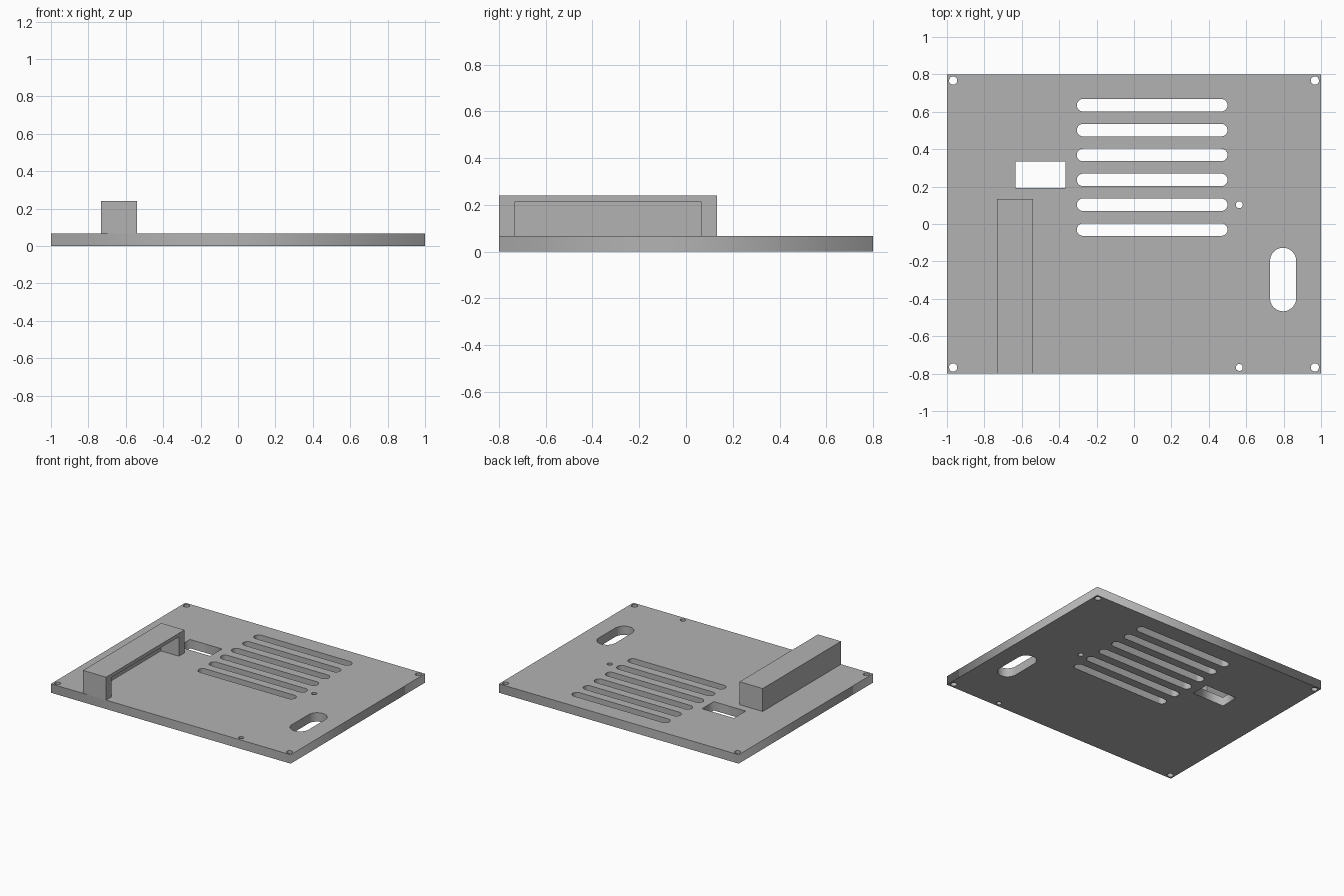
import bpy
import bmesh
from math import cos, sin, pi
from mathutils import Vector

old = bpy.data.objects.get("Cube")
if old:
    bpy.data.objects.remove(old, do_unlink=True)

# One plain grey for the whole panel
grey = bpy.data.materials.new("plain_grey")
grey.use_nodes = True
colour = (0.45, 0.45, 0.45, 1)
grey.diffuse_color = colour
grey.node_tree.nodes["Principled BSDF"].inputs["Base Color"].default_value = colour

THICK = 0.067
HALF_X, HALF_Y = 1.0, 0.8


def activate(obj):
    bpy.ops.object.select_all(action='DESELECT')
    obj.select_set(True)
    bpy.context.view_layer.objects.active = obj


def rectangle(x0, x1, y0, y1):
    return [(x0, y0), (x1, y0), (x1, y1), (x0, y1)]


def rounded_slot(cx, cy, w, h, steps=12):
    """Outline with semicircular ends; equal sides give a circle."""
    r = min(w, h) / 2
    dx, dy = w / 2 - r, h / 2 - r
    points = []
    for sx, sy, start in ((1, 1, 0), (-1, 1, 1), (-1, -1, 2), (1, -1, 3)):
        for i in range(steps // 2 + 1):
            a = (start + i / (steps // 2)) * pi / 2
            p = (cx + sx * dx + r * cos(a), cy + sy * dy + r * sin(a))
            if not points or (Vector(p) - Vector(points[-1])).length > 1e-5:
                points.append(p)
    if (Vector(points[0]) - Vector(points[-1])).length < 1e-5:
        points.pop()
    return points


def extruded_outline(name, outlines, z0, z1):
    """Fill the first outline, leave the others as holes, and extrude."""
    curve = bpy.data.curves.new(name, 'CURVE')
    curve.dimensions = '2D'
    curve.fill_mode = 'BOTH'
    curve.extrude = (z1 - z0) / 2
    for outline in outlines:
        spline = curve.splines.new('POLY')
        spline.points.add(len(outline) - 1)
        for point, (x, y) in zip(spline.points, outline):
            point.co = (x, y, 0, 1)
        spline.use_cyclic_u = True
    obj = bpy.data.objects.new(name, curve)
    bpy.context.collection.objects.link(obj)
    activate(obj)
    bpy.ops.object.convert(target='MESH')
    obj = bpy.context.object
    bm = bmesh.new()
    bm.from_mesh(obj.data)
    bmesh.ops.remove_doubles(bm, verts=bm.verts, dist=1e-5)
    bmesh.ops.translate(bm, verts=bm.verts, vec=(0, 0, (z0 + z1) / 2))
    bmesh.ops.recalc_face_normals(bm, faces=bm.faces)
    bm.to_mesh(obj.data)
    bm.free()
    obj.data.materials.clear()
    obj.data.materials.append(grey)
    return obj


def box(name, x0, x1, y0, y1, z0, z1):
    bm = bmesh.new()
    bmesh.ops.create_cube(bm, size=1)
    bmesh.ops.scale(bm, verts=bm.verts, vec=(x1 - x0, y1 - y0, z1 - z0))
    bmesh.ops.translate(bm, verts=bm.verts,
                        vec=((x0 + x1) / 2, (y0 + y1) / 2, (z0 + z1) / 2))
    mesh = bpy.data.meshes.new(name)
    bm.to_mesh(mesh)
    bm.free()
    mesh.materials.append(grey)
    obj = bpy.data.objects.new(name, mesh)
    bpy.context.collection.objects.link(obj)
    return obj


# Openings: vent slots, handle slot, connector window, screw holes
holes = [rounded_slot(0.097, -0.03 + 0.133 * i, 0.806, THICK) for i in range(6)]
holes.append(rounded_slot(0.797, -0.297, 0.14, 0.34))
holes.append(rectangle(-0.633, -0.367, 0.193, 0.333))
for sx in (-1, 1):
    for sy in (-1, 1):
        holes.append(rounded_slot(sx * 0.967, sy * 0.767, 0.044, 0.044))
for y in (-0.767, 0.103):
    holes.append(rounded_slot(0.563, y, 0.037, 0.037))

# Base plate
extruded_outline("base_plate",
                 [rectangle(-HALF_X, HALF_X, -HALF_Y, HALF_Y)] + holes, 0, THICK)

# Raised housing, hollowed from its inner side
housing = box("raised_housing", -0.733, -0.54, -HALF_Y, 0.133, THICK, 0.24)
cutter = box("housing_cutter", -0.69, -0.4, -0.733, 0.067, 0, 0.213)
cutter.hide_render = True
cut = housing.modifiers.new("hollow", 'BOOLEAN')
cut.operation = 'DIFFERENCE'
cut.solver = 'EXACT'
cut.object = cutter
activate(housing)
bpy.ops.object.modifier_apply(modifier=cut.name)
bpy.data.objects.remove(cutter, do_unlink=True)
